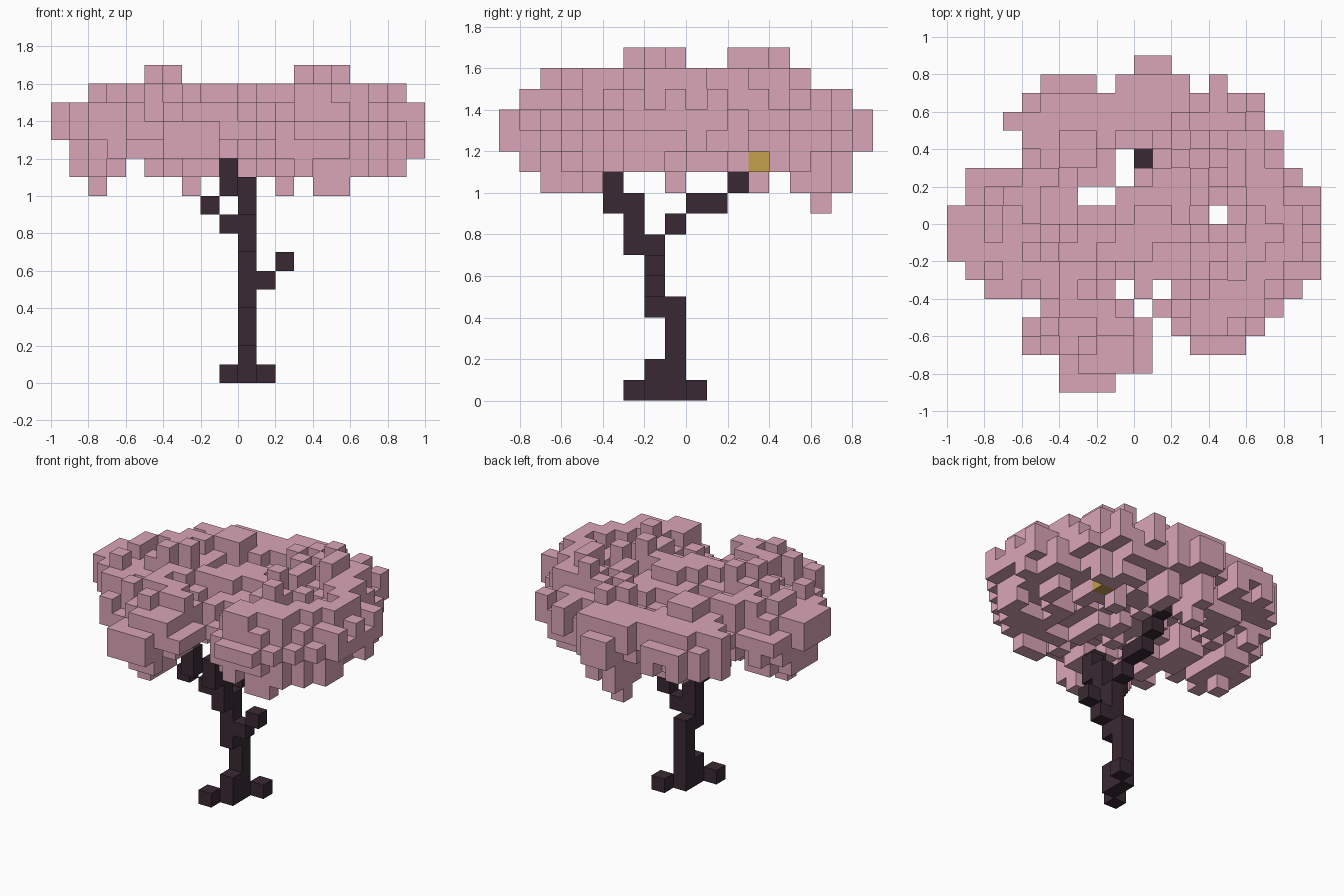
import bpy
import bmesh
import math
import random
from mathutils import Vector

random.seed(5)
CELL = 0.1

default = bpy.data.objects.get("Cube")
if default:
    bpy.data.objects.remove(default, do_unlink=True)


def make_material(name, rgb):
    mat = bpy.data.materials.new(name)
    mat.use_nodes = True
    mat.diffuse_color = (*rgb, 1)
    mat.node_tree.nodes["Principled BSDF"].inputs["Base Color"].default_value = (*rgb, 1)
    return mat


pink = make_material("blossom_pink", (0.7, 0.375, 0.475))
bark = make_material("dark_bark", (0.041, 0.022, 0.032))
gold = make_material("hive_gold", (0.54, 0.355, 0.072))

DIRECTIONS = [Vector(d) for d in
              ((1, 0, 0), (-1, 0, 0), (0, 1, 0), (0, -1, 0), (0, 0, 1), (0, 0, -1))]


def voxel_object(name, cells, mat):
    """Skin a set of grid cells, making only the exposed faces."""
    cells = set(cells)
    bm = bmesh.new()
    for cell in sorted(cells):
        centre = Vector(cell) + Vector((0.5, 0.5, 0.5))
        for n in DIRECTIONS:
            if tuple(int(c + d) for c, d in zip(cell, n)) in cells:
                continue
            u = Vector((n.y, n.z, n.x))
            v = n.cross(u)
            corners = [centre + (n + a * u + b * v) / 2
                       for a, b in ((-1, -1), (1, -1), (1, 1), (-1, 1))]
            bm.faces.new([bm.verts.new(c * CELL) for c in corners])
    bmesh.ops.remove_doubles(bm, verts=bm.verts, dist=CELL / 100)
    mesh = bpy.data.meshes.new(name)
    bm.to_mesh(mesh)
    bm.free()
    mesh.materials.append(mat)
    obj = bpy.data.objects.new(name, mesh)
    bpy.context.collection.objects.link(obj)


def column(x, y, low, high):
    return [(x, y, z) for z in range(low, high + 1)]


# Trunk, roots and branches
voxel_object("trunk", column(0, -1, 0, 4) + column(0, -2, 0, 1) + column(0, -2, 4, 7), bark)
voxel_object("left_root", [(1, 0, 0)], bark)
voxel_object("right_root", [(-1, -3, 0)], bark)
voxel_object("twig", [(1, -2, 5), (2, -2, 6)], bark)
voxel_object("front_branch", column(0, -3, 7, 9) + column(0, -4, 9, 10), bark)
voxel_object("right_branch", [(-1, -3, 8), (-2, -4, 9)] + column(-1, -5, 10, 11), bark)
voxel_object("back_branch", [(0, -1, 8), (0, 0, 9), (0, 1, 9), (0, 2, 10), (0, 3, 11)], bark)

# Canopy footprint: runs of cells for each row, from back to front
ROWS = [
    [(0, 1)],
    [(-5, -3), (-1, 2), (4, 4)],
    [(-6, 6)],
    [(-7, 6)],
    [(-6, 7)],
    [(-6, -2), (1, 7)],
    [(-9, -2), (0, 8)],
    [(-9, -4), (-1, 9)],
    [(-10, 3), (5, 9)],
    [(-10, 9)],
    [(-10, 9)],
    [(-9, 9)],
    [(-8, -2), (0, 0), (2, 8)],
    [(-5, -1), (1, 7)],
    [(-6, 0), (2, 6)],
    [(-6, 0), (3, 5)],
    [(-4, 0)],
    [(-4, -2)],
]
footprint = {(x, 8 - i) for i, row in enumerate(ROWS)
             for a, b in row for x in range(a, b + 1)}
outside = [(x, y) for x in range(-12, 12) for y in range(-11, 11)
           if (x, y) not in footprint]
CROWN = [(-5, -2), (-4, -1), (5, 2), (5, 3), (4, 4), (4, 0), (3, -1), (4, -3)]

# Canopy: a rounded core with single cubes standing out of every side
leaves = set()
for x, y in sorted(footprint):
    rim = min(math.hypot(x - a, y - b) for a, b in outside)
    if rim < 1.2:
        low = random.choice((12, 13, 13))
        high = random.choice((13, 13, 14))
    elif rim < 2.1:
        low, high = random.choice((11, 12, 12)), random.choice((14, 14, 15))
    else:
        low, high = random.choice((11, 11, 12)), random.choice((14, 15))
    if (x, y) in CROWN:
        high = 16
    if x == -6 or (x == -1 and y < -3):
        low = max(low, 12)
    if y > 5 or y < -7 or x in (-9, 9):
        high = min(high, 14)
    if x == -10:
        low, high = 13, 14
    if y in (-9, 8):
        low, high = 12, 13
    leaves.update(column(x, y, low, high))

# High cubes on the shoulders
for x, y in [(-4, 4), (-8, -1), (-7, 1), (6, 4), (7, -2), (8, -1), (7, 2)]:
    leaves.update(column(x, y, 13, 15))

# Hanging clumps below the canopy
for x, y in [(-3, -7), (-3, -6), (-3, -5), (4, -5), (5, -5), (4, 3),
             (2, 5), (2, 6), (0, 5), (0, 6), (0, 7), (-8, -1)]:
    leaves.update(column(x, y, 10, 13))
leaves.add((0, 6, 9))

# Hive tucked under the left side, clear of leaves outside it
leaves -= {(x, 3, 11) for x in range(5, 10)}
leaves.add((5, 3, 12))
voxel_object("canopy", leaves, pink)
voxel_object("hive", [(5, 3, 11)], gold)
